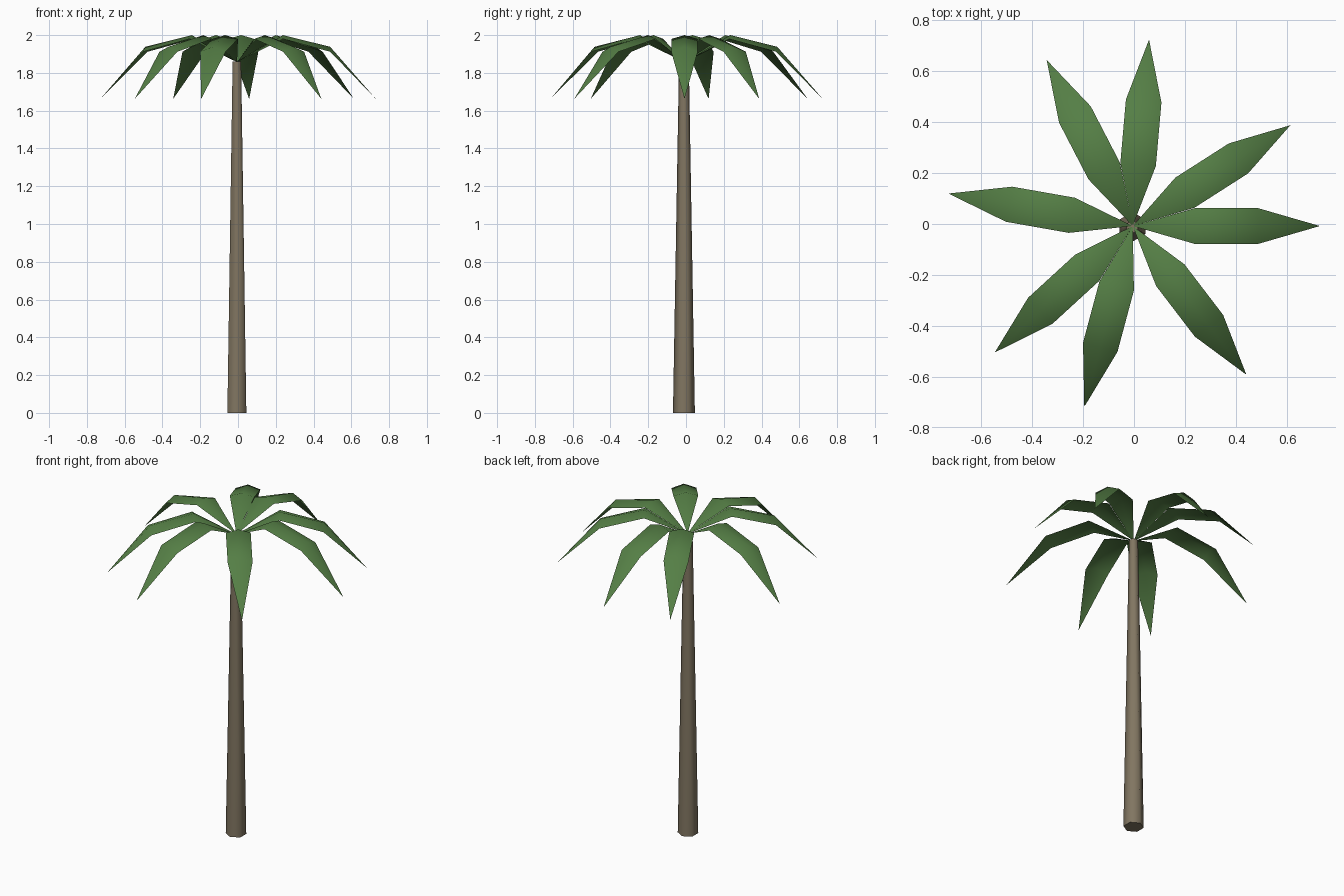
import bpy
import math

if "Cube" in bpy.data.objects:
    bpy.data.objects.remove(bpy.data.objects["Cube"])


def material(name, color):
    m = bpy.data.materials.new(name)
    m.diffuse_color = (*color, 1)
    m.use_nodes = True
    m.node_tree.nodes["Principled BSDF"].inputs["Base Color"].default_value = m.diffuse_color
    return m


green = material("leaf_green", (0.09, 0.21, 0.06))
brown = material("bark_brown", (0.22, 0.18, 0.12))

# Tapered six-sided trunk, slightly off centre
TRUNK = 1.86
bpy.ops.mesh.primitive_cone_add(vertices=6, radius1=0.058, radius2=0.026, depth=TRUNK,
                                location=(-0.006, -0.011, TRUNK / 2))
trunk = bpy.context.object
trunk.name = "trunk"
trunk.data.materials.append(brown)
bpy.ops.object.shade_smooth_by_angle(angle=math.radians(65))

# One arched frond pointing along +x: root, two ribbed cross rows, tip
ROWS = [(0.243, 0.07, 1.98, 2.0), (0.493, 0.07, 1.912, 1.938)]  # x, half width, edge z, rib z
verts = [(0, 0, 1.857)]
for x, w, edge, rib in ROWS:
    verts += [(x, -w, edge), (x, 0, rib), (x, w, edge)]
verts.append((0.735, 0, 1.662))
faces = [(0, 1, 2), (0, 2, 3), (1, 4, 5, 2), (2, 5, 6, 3), (4, 7, 5), (5, 7, 6)]
frond = bpy.data.meshes.new("frond")
frond.from_pydata(verts, [], faces)
frond.materials.append(green)
frond.polygons.foreach_set("use_smooth", [True] * len(faces))

# Ring of eight fronds
for i, angle in enumerate((0, 32.6, 85, 117.4, 170, 222.5, 255, 307.4)):
    ob = bpy.data.objects.new(f"frond_{i + 1}", frond)
    ob.location = (-0.005, -0.008, 0)
    ob.rotation_euler.z = math.radians(angle)
    bpy.context.collection.objects.link(ob)
